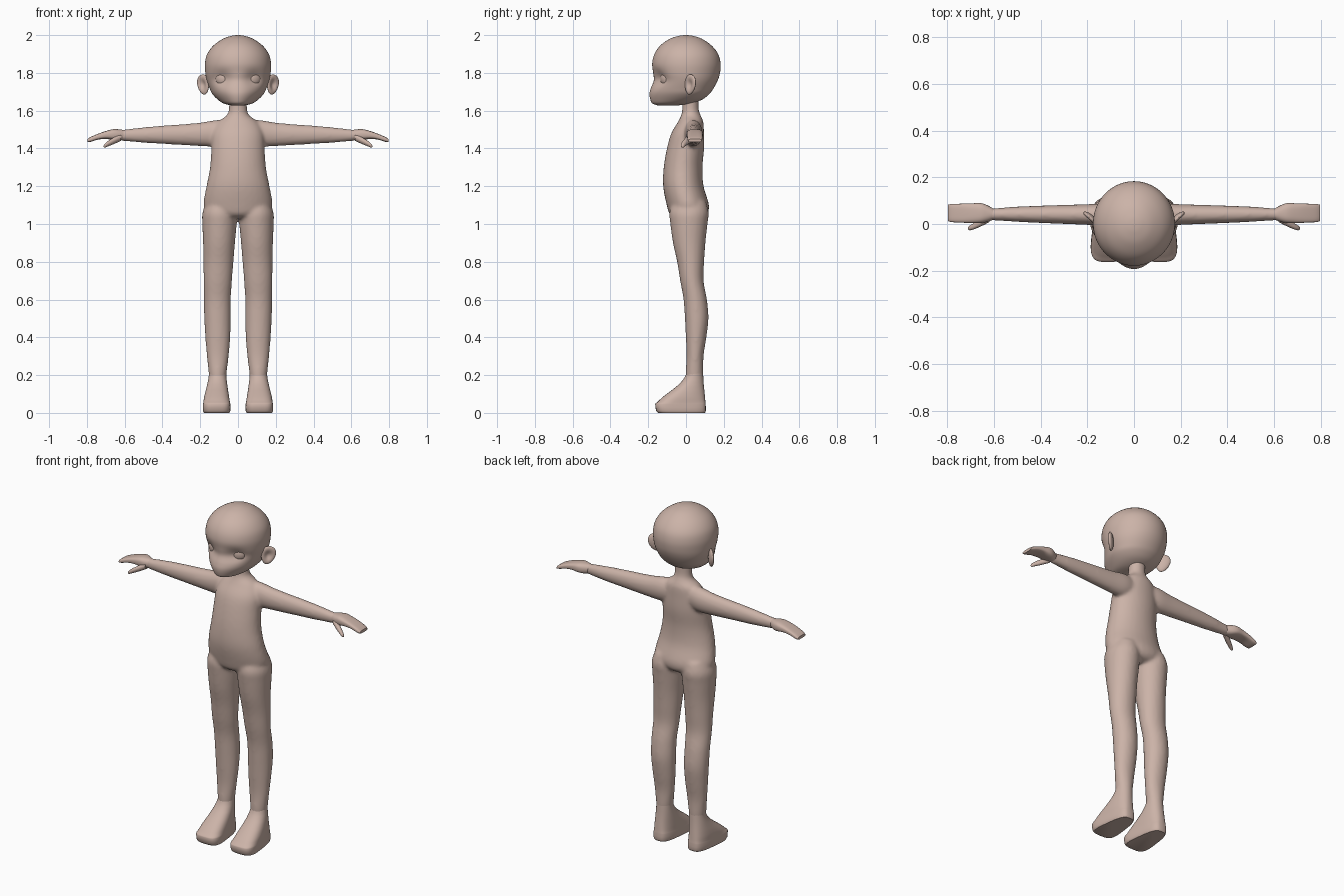
import bpy, bmesh, math
from mathutils import Matrix

cube = bpy.data.objects.get("Cube")
if cube:
    bpy.data.objects.remove(cube)

skin = bpy.data.materials.new("skin")
skin.use_nodes = True
COLOUR = (0.60, 0.45, 0.39, 1.0)
skin.diffuse_color = COLOUR
bsdf = skin.node_tree.nodes["Principled BSDF"]
bsdf.inputs["Base Color"].default_value = COLOUR
bsdf.inputs["Roughness"].default_value = 0.8


def resample(rows, steps):
    """Smooth in-between rows (Catmull-Rom)."""
    out = []
    for i in range(len(rows) - 1):
        a, b, c, d = (rows[max(i - 1, 0)], rows[i], rows[i + 1], rows[min(i + 2, len(rows) - 1)])
        for k in range(steps):
            t = k / steps
            out.append([0.5 * (2 * q + (r - p) * t + (2 * p - 5 * q + 4 * r - s) * t * t
                        + (3 * q - p - 3 * r + s) * t ** 3) for p, q, r, s in zip(a, b, c, d)])
    return out + [list(rows[-1])]


def loft(bm, rows, axis="Z", side=1, steps=4, seg=32):
    """Rows: position, a0, a1, b0, b1, [roundness], [taper]; a/b are x/y or y/z."""
    full = [tuple(r) + (2, 0)[len(r) - 5:] for r in rows]
    rings = []
    for pos, a0, a1, b0, b1, p, taper in resample(full, steps):
        ring = []
        for k in range(seg):
            t = 2 * math.pi * k / seg
            u, v = (math.copysign(abs(f(t)) ** (2 / p), f(t)) for f in (math.cos, math.sin))
            a = (a0 + a1) / 2 + (a1 - a0) / 2 * u * (1 - taper * v)
            b = (b0 + b1) / 2 + (b1 - b0) / 2 * v
            co = (a * side, b, pos) if axis == "Z" else (pos * side, a, b)
            ring.append(bm.verts.new(co))
        rings.append(ring)
    for r, q in zip(rings, rings[1:]):
        for k in range(seg):
            n = (k + 1) % seg
            bm.faces.new((r[k], r[n], q[n], q[k]))
    bm.faces.new(rings[0])
    bm.faces.new(rings[-1])


def finish(name, bm, angle=50):
    bmesh.ops.recalc_face_normals(bm, faces=bm.faces)
    mesh = bpy.data.meshes.new(name)
    bm.to_mesh(mesh)
    bm.free()
    mesh.materials.append(skin)
    ob = bpy.data.objects.new(name, mesh)
    bpy.context.collection.objects.link(ob)
    bpy.ops.object.select_all(action="DESELECT")
    ob.select_set(True)
    bpy.context.view_layer.objects.active = ob
    bpy.ops.object.shade_smooth_by_angle(angle=math.radians(angle))
    return ob


# Body: torso, neck, arms and legs fused into one smooth skin
bm = bmesh.new()
loft(bm, [
    (1.03, -.09, .09, -.05, .07),
    (1.05, -.155, .155, -.085, .11),
    (1.10, -.183, .183, -.102, .122),
    (1.20, -.167, .167, -.121, .093),
    (1.30, -.148, .148, -.118, .087),
    (1.40, -.141, .141, -.101, .096),
    (1.48, -.135, .135, -.078, .095),
    (1.54, -.105, .105, -.043, .092),
    (1.575, -.06, .06, -.026, .078),
    (1.61, -.048, .048, -.02, .067),
    (1.70, -.048, .048, -.02, .067)])
for s in (1, -1):
    loft(bm, [
        (.12, .072, .145, .005, .082),
        (.20, .062, .154, -.002, .091),
        (.30, .049, .165, .003, .093),
        (.40, .041, .173, -.001, .108),
        (.50, .038, .179, -.006, .119),
        (.60, .038, .181, -.013, .111),
        (.70, .032, .182, -.031, .093),
        (.80, .024, .183, -.047, .096),
        (.90, .016, .185, -.069, .103),
        (1.00, .007, .189, -.083, .114),
        (1.06, .006, .188, -.088, .12),
        (1.12, .02, .165, -.07, .105)], side=s)
    loft(bm, [
        (.06, -.01, .08, 1.42, 1.55),
        (.12, -.01, .088, 1.41, 1.55),
        (.20, -.004, .085, 1.412, 1.537),
        (.30, .0, .082, 1.418, 1.528),
        (.40, .004, .079, 1.424, 1.521),
        (.50, .009, .075, 1.43, 1.512),
        (.58, .014, .069, 1.437, 1.503),
        (.625, .016, .066, 1.441, 1.499)], axis="X", side=s)
body = finish("body", bm)
rem = body.modifiers.new("fuse", "REMESH")
rem.mode = "VOXEL"
rem.voxel_size = 0.009
rem.use_smooth_shade = True
blend = body.modifiers.new("blend", "SMOOTH")
blend.factor = 0.5
blend.iterations = 8

# Head: round skull, short muzzle, shallow eye sockets
bm = bmesh.new()
loft(bm, [
    (1.628, -.035, .035, -.15, -.04, 2, -.1),
    (1.638, -.075, .075, -.178, .03, 2, -.15),
    (1.66, -.107, .107, -.189, .088, 2, -.18),
    (1.69, -.135, .135, -.193, .125, 2, -.18),
    (1.72, -.15, .15, -.186, .147, 2, -.12),
    (1.76, -.165, .165, -.171, .168, 2, -.04),
    (1.80, -.173, .173, -.174, .18, 2, 0),
    (1.85, -.175, .175, -.179, .183, 2, 0),
    (1.90, -.163, .163, -.167, .17, 2, 0),
    (1.945, -.13, .13, -.136, .135, 2, 0),
    (1.98, -.08, .08, -.086, .085, 2, 0),
    (1.996, -.035, .035, -.038, .037, 2, 0),
    (2.0, -.004, .004, -.004, .004, 2, 0)], steps=5, seg=64)
for v in bm.verts:
    if v.co.y < 0:
        dx, dz = (abs(v.co.x) - .085) / .045, (v.co.z - 1.77) / .04
        v.co.y += .022 * math.exp(-dx * dx - dz * dz)
finish("head", bm, 80)

for s, side in ((1, "left"), (-1, "right")):
    # Eyeball: flattened ball sunk into its socket
    bm = bmesh.new()
    bmesh.ops.create_uvsphere(bm, u_segments=24, v_segments=16, radius=1)
    bmesh.ops.transform(bm, verts=bm.verts, matrix=(
        Matrix.Translation((.085 * s, -.114, 1.77))
        @ Matrix.Rotation(math.radians(25 * s), 4, "Z")
        @ Matrix.Diagonal((.036, .018, .036, 1))))
    finish(side + "_eye", bm)

    # Ear: cupped oval flaring out and back
    bm = bmesh.new()
    bmesh.ops.create_uvsphere(bm, u_segments=32, v_segments=24, radius=1)
    for v in bm.verts:
        r2 = v.co.x ** 2 + v.co.z ** 2
        if v.co.y < 0:
            v.co.y += 1.25 * math.exp(-r2 / .3)
        v.co.x *= 1 + .2 * v.co.z
    bmesh.ops.transform(bm, verts=bm.verts, matrix=(
        Matrix.Translation((.184 * s, .022, 1.738))
        @ Matrix.Rotation(math.radians(42 * s), 4, "Z")
        @ Matrix.Rotation(math.radians(12 * s), 4, "Y")
        @ Matrix.Diagonal((.04, .016, .054, 1))))
    finish(side + "_ear", bm, 80)

    # Foot: wedge with a flat sole and a squared toe
    bm = bmesh.new()
    loft(bm, [
        (0, .052, .174, -.148, .1, 3.5, .25),
        (.012, .047, .179, -.158, .105, 3.5, .25),
        (.046, .047, .179, -.163, .104, 3.5, .25),
        (.056, .048, .178, -.153, .103, 3.2, .24),
        (.09, .05, .176, -.116, .1, 2.6, .18),
        (.15, .057, .163, -.038, .094, 2.2, .08),
        (.20, .062, .154, -.001, .091, 2, 0),
        (.24, .06, .155, .004, .088, 2, 0)], side=s, steps=2, seg=40)
    finish(side + "_foot", bm, 40)

    # Hand: flat mitten
    bm = bmesh.new()
    loft(bm, [
        (.60, .019, .064, 1.446, 1.497, 2),
        (.63, .009, .081, 1.442, 1.501, 2.4),
        (.66, .004, .09, 1.445, 1.502, 2.8),
        (.70, .004, .088, 1.45, 1.492, 3),
        (.74, .006, .087, 1.447, 1.478, 3.4),
        (.78, .008, .086, 1.435, 1.461, 3.4),
        (.797, .012, .083, 1.433, 1.45, 3)], axis="X", side=s, steps=3)
    finish(side + "_hand", bm)

    # Thumb
    bm = bmesh.new()
    loft(bm, [
        (.62, .008, .045, 1.44, 1.478),
        (.66, -.012, .022, 1.422, 1.457),
        (.69, -.024, .002, 1.41, 1.438),
        (.705, -.027, -.008, 1.404, 1.425),
        (.711, -.023, -.014, 1.407, 1.416)], axis="X", side=s, steps=3, seg=20)
    finish(side + "_thumb", bm)
